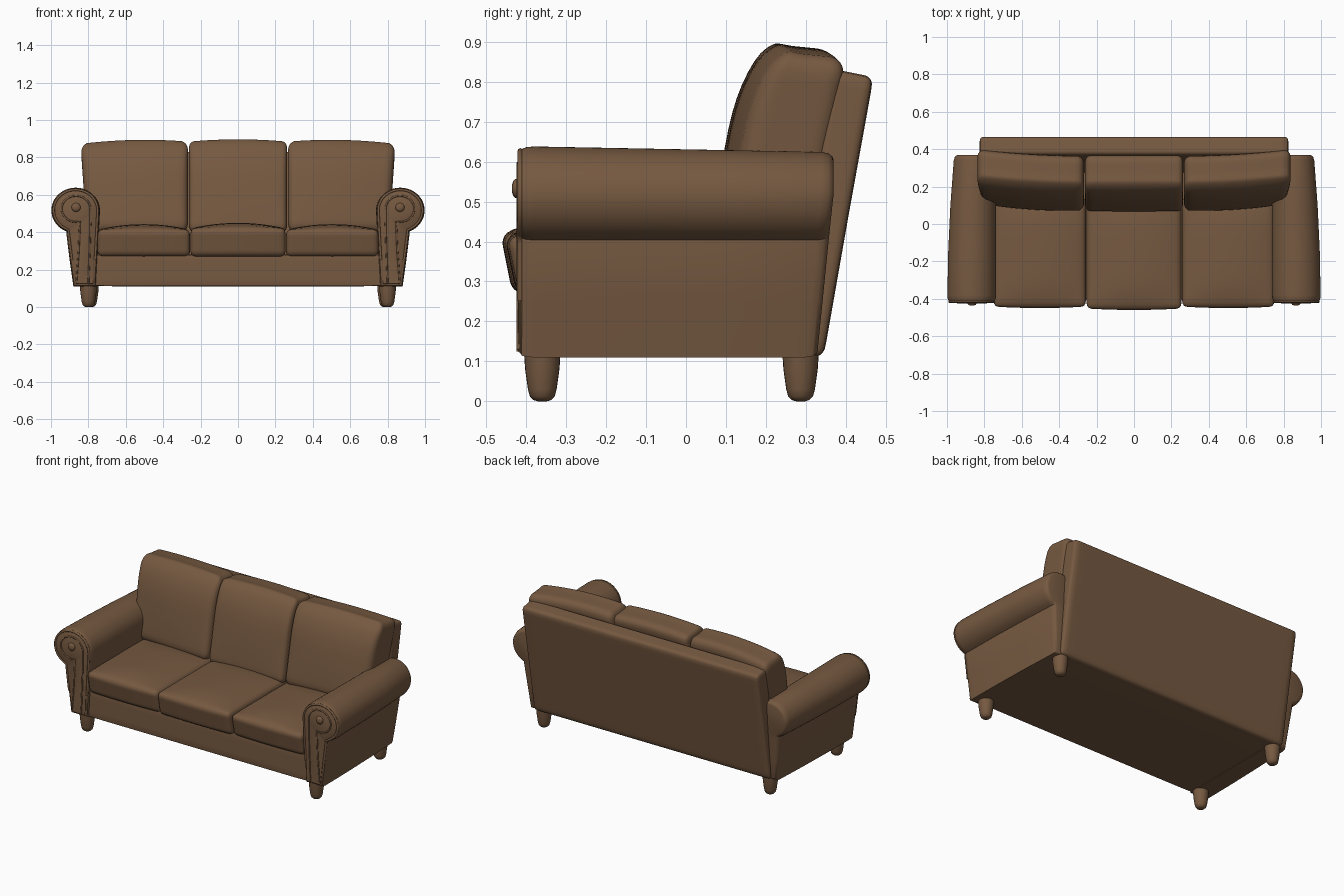
import bpy, bmesh, math
from mathutils import Vector

if "Cube" in bpy.data.objects:
    bpy.data.objects.remove(bpy.data.objects["Cube"])

leather = bpy.data.materials.new("brown leather")
leather.diffuse_color = (0.18, 0.10, 0.052, 1)
leather.use_nodes = True
leather.node_tree.nodes["Principled BSDF"].inputs["Base Color"].default_value = leather.diffuse_color


def finish(bm, name, mirror=False, angle=40):
    bmesh.ops.recalc_face_normals(bm, faces=bm.faces)
    me = bpy.data.meshes.new(name)
    bm.to_mesh(me)
    bm.free()
    ob = bpy.data.objects.new(name, me)
    bpy.context.collection.objects.link(ob)
    me.materials.append(leather)
    bpy.ops.object.select_all(action='DESELECT')
    ob.select_set(True)
    bpy.context.view_layer.objects.active = ob
    bpy.ops.object.shade_smooth_by_angle(angle=math.radians(angle))
    if mirror:
        ob.modifiers.new("mirror", 'MIRROR').use_mirror_merge = False
    return ob


def soft_box(name, half, radius, shape, mirror=False, cuts=19):
    """Rounded box; shape(u, v, w, p) places each point, u v w in -1..1."""
    bm = bmesh.new()
    bmesh.ops.create_cube(bm, size=2)
    bmesh.ops.subdivide_edges(bm, edges=bm.edges[:], cuts=cuts, use_grid_fill=True)
    for vert in bm.verts:
        q, inner, d = Vector(), Vector(), Vector()
        for i in range(3):
            q[i] = math.sin(vert.co[i] * math.pi / 2) * half[i]
            lim = half[i] - radius[i]
            inner[i] = max(-lim, min(lim, q[i]))
            d[i] = (q[i] - inner[i]) / radius[i]
        if d.length > 0:
            d.normalize()
        p = Vector([inner[i] + d[i] * radius[i] for i in range(3)])
        vert.co = shape(p.x / half[0], p.y / half[1], p.z / half[2], p)
    return finish(bm, name, mirror, 60)


def loft(bm, rings):
    """Skin closed rings and cap both ends."""
    loops = [[bm.verts.new(p) for p in r] for r in rings]
    n = len(loops[0])
    for a, b in zip(loops, loops[1:]):
        for i in range(n):
            j = (i + 1) % n
            bm.faces.new((a[i], a[j], b[j], b[i]))
    bm.faces.new(loops[0])
    bm.faces.new(loops[-1])


# base rail
soft_box("base", (0.77, 0.365, 0.085), (0.008,) * 3,
         lambda u, v, w, p: p + Vector((0, -0.038, 0.196)), cuts=5)

# sloped back panel
soft_box("back_panel", (0.825, 0.05, 0.355), (0.02, 0.022, 0.025),
         lambda u, v, w, p: Vector((p.x, p.y + 0.295 + 0.176 * (p.z + 0.355),
                                    p.z + 0.467 - 0.2 * p.y * max(0, w))))


# seat cushions: domed top, front leaning under
def seat(cx, front, top):
    def shape(u, v, w, p):
        dome = (1 - u * u) * (1 - v ** 4) * 0.03 * max(0, w)
        y = p.y + (front + 0.14) / 2
        if v < 0:
            y += 0.03 * (1 - w) / 2 * -v - 0.008 * (1 - u * u) * -v
        return Vector((p.x + cx, y, p.z + 0.27 + top / 2 + dome))
    return shape


def seat_half(w, front, top):
    return (w, (0.14 - front) / 2, top / 2)


soft_box("middle_seat_cushion", seat_half(0.254, -0.457, 0.15), (0.025, 0.03, 0.03),
         seat(0, -0.457, 0.15))
soft_box("side_seat_cushion", seat_half(0.247, -0.447, 0.143), (0.025, 0.03, 0.03),
         seat(0.504, -0.447, 0.143), mirror=True)


# back cushions: leaning, front bulged and rolled over at the top
def back(cx, side):
    def shape(u, v, w, p):
        y = p.y + 0.218 + 0.2 * p.z
        if v < 0:
            y += 0.05 * max(0, w) ** 3 * -v - 0.012 * (1 - u * u) * (1 - w * w) * -v
        x = p.x + cx
        if side:
            s = (u + 1) / 2
            y += 0.035 * s * s
            x += 0.015 * s * w
        z = p.z + 0.64 + 0.012 * (1 - u * u) * max(0, w) - 0.10 * p.y * max(0, w)
        if side:
            z -= 0.012 * ((u + 1) / 2) ** 2 * max(0, w)
        return Vector((x, y, z))
    return shape


soft_box("middle_back_cushion", (0.263, 0.108, 0.238), (0.025, 0.045, 0.04), back(0, False))
soft_box("side_back_cushion", (0.28, 0.108, 0.238), (0.035, 0.045, 0.055),
         back(0.546, True), mirror=True)

# rolled arm cross-section (x, z)
CX, CZ, RX, RZ = 0.868, 0.517, 0.13, 0.122
profile = [(0.76, 0.11), (0.752, 0.25), (0.744, 0.4)]
profile += [(CX + RX * math.cos(math.radians(a)), CZ + RZ * math.sin(math.radians(a)))
            for a in range(180, -70, -8)]
profile += [(0.918, 0.395), (0.90, 0.25), (0.88, 0.11)]


def inset(pts, d):
    out, n = [], len(pts)
    for i, (x, z) in enumerate(pts):
        a, b = pts[i - 1], pts[(i + 1) % n]
        t = Vector((b[0] - a[0], b[1] - a[1])).normalized()
        out.append((x + t.y * d, z - t.x * d))
    return out


def arm_ring(y, d):
    t = max(0, min(1, (y + 0.42) / 0.79))
    ring = []
    for x, z in inset(profile, d):
        lean = 0.042 * max(0, 1 - (z - 0.11) / 0.42) * t
        ring.append((x - 0.037 * t * t * max(0, (x - 0.74) / 0.26), y - lean,
                     z - 0.015 * t * max(0, (z - 0.4) / 0.24)))
    return ring


bm = bmesh.new()
loft(bm, [arm_ring(y, d) for y, d in (
    (-0.415, 0.016), (-0.411, 0.007), (-0.40, 0.002), (-0.38, 0), (-0.15, 0), (0.1, 0),
    (0.34, 0), (0.357, 0.004), (0.367, 0.012), (0.37, 0.022))])
finish(bm, "arm", mirror=True)

# raised front plate on each arm
bm = bmesh.new()
loft(bm, [[(x, y, z) for x, z in inset(profile, d)]
          for y, d in ((-0.405, 0.018), (-0.418, 0.018), (-0.421, 0.022))])
finish(bm, "arm_front_plate", mirror=True)


# piping around the arm front and around the scroll
def piping(name, pts, y, r):
    bm = bmesh.new()
    rings = []
    for i, (x, z) in enumerate(pts):
        a, b = pts[max(0, i - 1)], pts[min(len(pts) - 1, i + 1)]
        t = Vector((b[0] - a[0], 0, b[1] - a[1])).normalized()
        s = Vector((t.z, 0, -t.x))
        rings.append([Vector((x, y, z)) + r * (s * math.cos(k * math.pi / 4)
                      + Vector((0, math.sin(k * math.pi / 4), 0))) for k in range(8)])
    loft(bm, rings)
    finish(bm, name, mirror=True, angle=60)


piping("arm_piping", inset(profile, 0.012)[1:-1], -0.415, 0.007)
scroll = [(0.80, 0.125), (0.793, 0.3), (0.789, 0.44)]
scroll += [(0.866 + 0.077 * math.cos(math.radians(a)), 0.525 + 0.07 * math.sin(math.radians(a)))
           for a in range(190, -91, -14)]
scroll += [(0.845, 0.46), (0.852, 0.3), (0.865, 0.13)]
piping("scroll_piping", scroll, -0.42, 0.005)


# round parts turned about an axis
def lathe(bm, pts, place, n=24):
    loft(bm, [[place(r * math.cos(k * math.tau / n), r * math.sin(k * math.tau / n), h)
               for k in range(n)] for r, h in pts])


bm = bmesh.new()
lathe(bm, [(0.024, 0), (0.024, 0.008), (0.019, 0.014), (0.008, 0.017)],
      lambda a, b, h: (0.866 + a, -0.419 - h, 0.533 + b))
finish(bm, "arm_button", mirror=True)

# tapered legs
leg = [(0.046, 0.125), (0.043, 0.08), (0.036, 0.03), (0.031, 0.012), (0.022, 0.003), (0.012, 0)]
for name, x, y in (("front_leg", 0.80, -0.36), ("rear_leg", 0.79, 0.287)):
    bm = bmesh.new()
    lathe(bm, leg, lambda a, b, h: (x + a, y + b, h))
    finish(bm, name, mirror=True)
